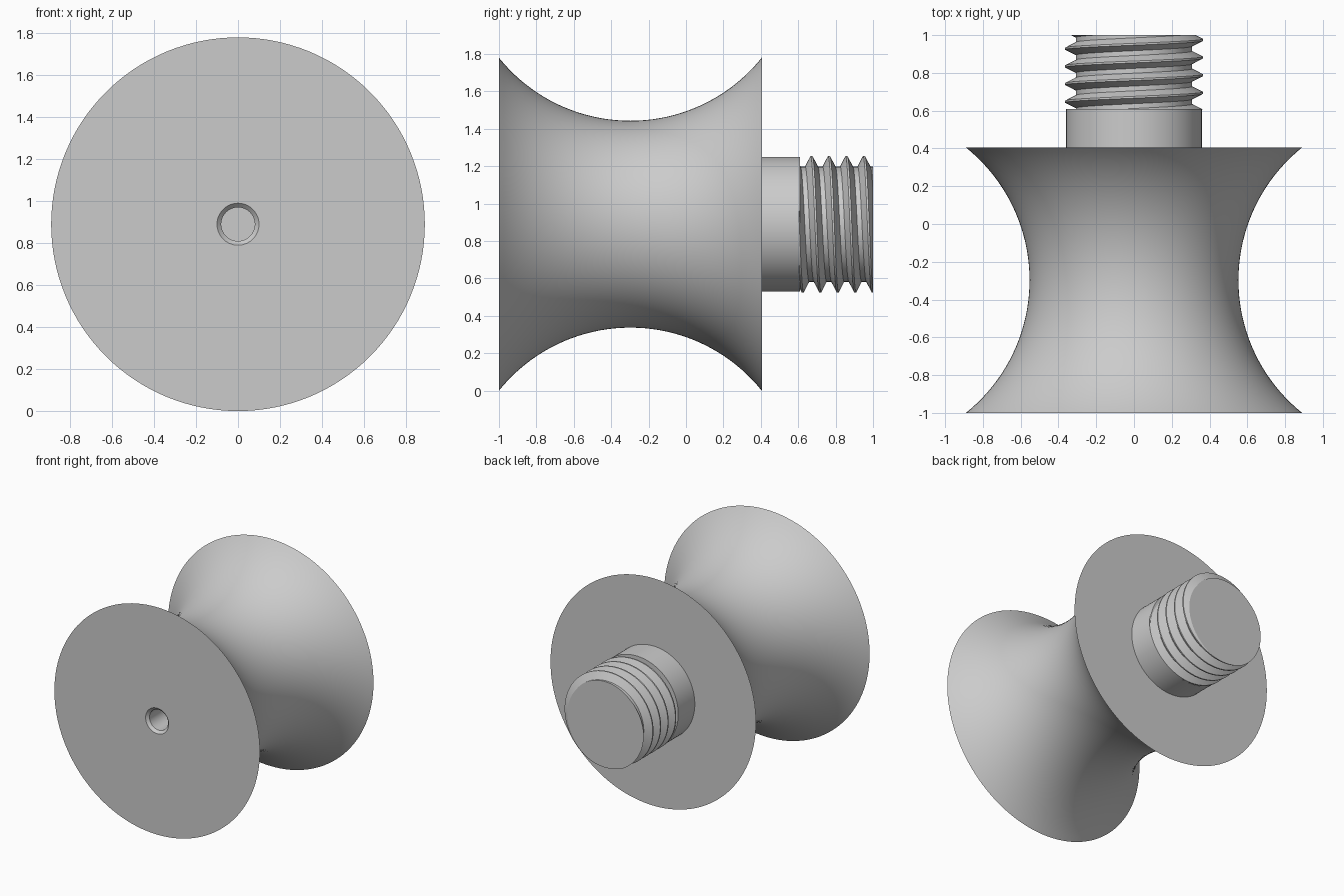
import bpy, bmesh, math
from mathutils import Vector

if "Cube" in bpy.data.objects:
    bpy.data.objects.remove(bpy.data.objects["Cube"])

AXIS_Z = 0.89          # height of the turning axis
SEG = 128

grey = bpy.data.materials.new("plain grey")
grey.diffuse_color = (0.6, 0.6, 0.6, 1)
grey.use_nodes = True
grey.node_tree.nodes["Principled BSDF"].inputs["Base Color"].default_value = grey.diffuse_color


def ring_point(r, y, a):
    return Vector((r * math.sin(a), y, AXIS_Z + r * math.cos(a)))


def finish(name, bm):
    bmesh.ops.recalc_face_normals(bm, faces=bm.faces)
    mesh = bpy.data.meshes.new(name)
    bm.to_mesh(mesh)
    bm.free()
    mesh.materials.append(grey)
    ob = bpy.data.objects.new(name, mesh)
    bpy.context.collection.objects.link(ob)
    bpy.context.view_layer.objects.active = ob
    ob.select_set(True)
    bpy.ops.object.shade_smooth_by_angle(angle=math.radians(25))
    ob.select_set(False)
    return ob


def lathe(name, profile, seg=SEG):
    """Turn (radius, y) points about the axis and cap both ends."""
    bm = bmesh.new()
    rings = [[bm.verts.new(ring_point(r, y, 2 * math.pi * i / seg)) for i in range(seg)]
             for r, y in profile]
    for a, b in zip(rings, rings[1:]):
        for i in range(seg):
            k = (i + 1) % seg
            bm.faces.new((a[i], a[k], b[k], b[i]))
    bm.faces.new(rings[0])
    bm.faces.new(rings[-1])
    return finish(name, bm)


# Spool body: blind countersunk hole, front face, concave arc, back face, shank
Y0, Y1, RIM, WAIST = -1.0, 0.405, 0.89, 0.553
half, sag = (Y1 - Y0) / 2, RIM - WAIST
arc_r = (half ** 2 + sag ** 2) / (2 * sag)
sweep = math.asin(half / arc_r)
profile = [(0.08, -0.6), (0.08, -0.98), (0.1, Y0)]
for i in range(41):
    t = -sweep + 2 * sweep * i / 40
    profile.append((WAIST + arc_r * (1 - math.cos(t)), (Y0 + Y1) / 2 + arc_r * math.sin(t)))
profile += [(0.36, Y1), (0.36, 0.61)]
lathe("spool_body", profile)

# Screw thread: right-handed helical grid trimmed flat at both ends
PITCH, CREST_Y, ROOT, CREST = 0.0935, 0.671, 0.308, 0.365
tooth = [(-0.034, ROOT), (-0.005, CREST), (0.005, CREST), (0.034, ROOT)]
bm = bmesh.new()
cols = []
for i in range(SEG):
    a = 2 * math.pi * i / SEG
    cols.append([bm.verts.new(ring_point(r, CREST_Y + PITCH * (n + i / SEG) + dy, a))
                 for n in range(-3, 6) for dy, r in tooth])
rows = len(cols[0])
for i in range(SEG):
    shift = 4 if i == SEG - 1 else 0
    nxt = cols[(i + 1) % SEG]
    for j in range(rows - 1 - shift):
        bm.faces.new((cols[i][j], nxt[j + shift], nxt[j + 1 + shift], cols[i][j + 1]))
for y, side in ((0.605, -1), (1.0, 1)):
    cut = bmesh.ops.bisect_plane(bm, geom=bm.verts[:] + bm.edges[:] + bm.faces[:], dist=1e-6,
                                 plane_co=(0, y, 0), plane_no=(0, side, 0), clear_outer=True)
    rim = [e for e in cut["geom_cut"] if isinstance(e, bmesh.types.BMEdge)]
    bmesh.ops.contextual_create(bm, geom=rim)
finish("screw_thread", bm)
